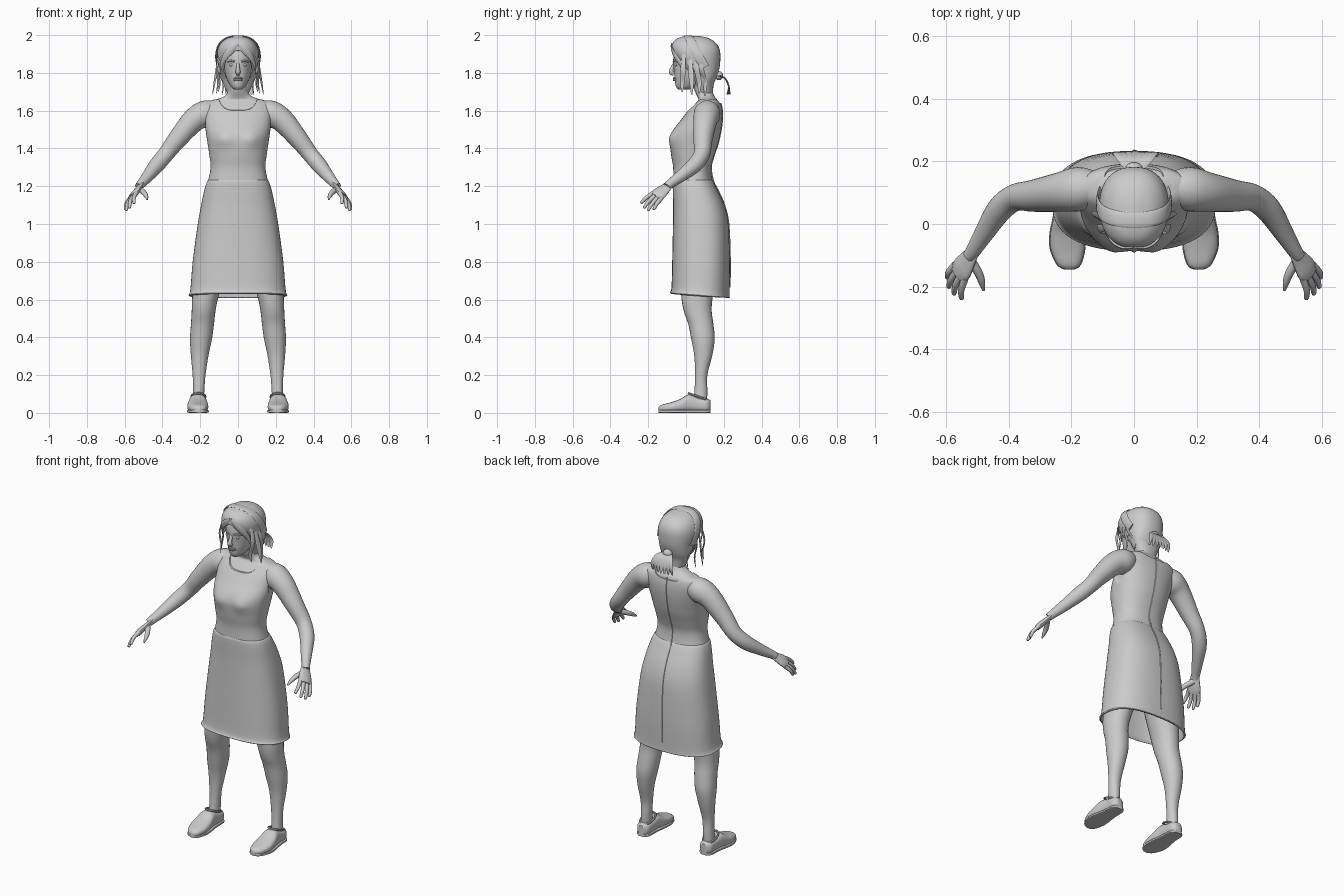
import bpy, bmesh, math
from mathutils import Vector

if "Cube" in bpy.data.objects:
    bpy.data.objects.remove(bpy.data.objects["Cube"])

GREY = (0.6, 0.6, 0.6, 1)
mat = bpy.data.materials.new("plain grey")
mat.use_nodes = True
mat.diffuse_color = GREY
mat.node_tree.nodes["Principled BSDF"].inputs["Base Color"].default_value = GREY
parts = []


def smooth(rows, k):
    """Spline-interpolate rows of numbers, k steps per gap."""
    out = []
    for i in range(len(rows) - 1):
        quad = [rows[max(i - 1, 0)], rows[i], rows[i + 1], rows[min(i + 2, len(rows) - 1)]]
        for j in range(k):
            t = j / k
            out.append([b + t * (c - a + t * (2 * a - 5 * b + 4 * c - d + t * (3 * (b - c) + d - a))) / 2
                        for a, b, c, d in zip(*quad)])
    return out + [list(rows[-1])]


def skin(name, rings, s=1, caps=True, tweak=None):
    """Mesh through a list of rings; s mirrors in x, tweak moves points."""
    bm = bmesh.new()
    loops = []
    for ring in rings:
        pts = [tweak(p) if tweak else p for p in ring]
        loops.append([bm.verts.new((p.x * s, p.y, p.z)) for p in pts])
    n = len(loops[0])
    for a, b in zip(loops, loops[1:]):
        for j in range(n):
            bm.faces.new((a[j], a[(j + 1) % n], b[(j + 1) % n], b[j]))
    if caps:
        bm.faces.new(loops[0])
        bm.faces.new(loops[-1])
    bmesh.ops.recalc_face_normals(bm, faces=bm.faces)
    me = bpy.data.meshes.new(name)
    bm.to_mesh(me)
    bm.free()
    me.materials.append(mat)
    ob = bpy.data.objects.new(name, me)
    bpy.context.collection.objects.link(ob)
    parts.append(ob)
    return ob


def stack(name, rows, axis="z", power=2.3, n=40, k=4, grow=0, **kw):
    """Loft of rows (position, centre x, half width, low, high) along z or y."""
    rings = []
    for pos, cx, hw, lo, hi in smooth(rows, k):
        ring = []
        for i in range(n):
            a = math.tau * i / n
            c, d = math.cos(a), math.sin(a)
            x = cx + (hw + grow) * math.copysign(abs(c) ** (2 / power), c)
            v = (lo + hi) / 2 + ((hi - lo) / 2 + grow) * math.copysign(abs(d) ** (2 / power), d)
            ring.append(Vector((x, v, pos) if axis == "z" else (x, pos, v)))
        rings.append(ring)
    return skin(name, rings, **kw)


def sweep(name, rows, side=(0, 1, 0), flat=1, n=14, k=4, **kw):
    """Tube along rows (x, y, z, radius); flat scales its thickness."""
    rows = smooth(rows, k)
    pts = [Vector(r[:3]) for r in rows]
    rings = []
    for i, (p, r) in enumerate(zip(pts, rows)):
        t = (pts[min(i + 1, len(pts) - 1)] - pts[max(i - 1, 0)]).normalized()
        u = Vector(side)
        u = (u - t * u.dot(t)).normalized()
        w = t.cross(u)
        rings.append([p + r[3] * (u * math.cos(math.tau * j / n) + w * flat * math.sin(math.tau * j / n))
                      for j in range(n)])
    return skin(name, rings, **kw)


def ball(name, centre, size, s=1):
    rows = [(centre[2] - size[2] * math.cos(a), centre[0], size[0] * math.sin(a),
             centre[1] - size[1] * math.sin(a), centre[1] + size[1] * math.sin(a))
            for a in [0.02 + (math.pi - 0.04) * i / 12 for i in range(13)]]
    return stack(name, rows, power=2, n=24, k=1, s=s)


def cut(ob, cutter):
    m = ob.modifiers.new("cut", "BOOLEAN")
    m.operation, m.solver, m.object = "DIFFERENCE", "EXACT", cutter
    bpy.context.view_layer.objects.active = ob
    bpy.ops.object.modifier_apply(modifier=m.name)
    parts.remove(cutter)
    bpy.data.objects.remove(cutter)


def bust(p):
    if p.y < 0.05:
        p.y -= 0.014 * math.exp(-((abs(p.x) - 0.075) ** 2 + (p.z - 1.45) ** 2) / 0.002)
    return p


# Torso, neck and the sleeveless bodice over it
chest = [(1.17, 0, .165, -.062, .155), (1.23, 0, .15, -.06, .132), (1.30, 0, .137, -.06, .125),
         (1.36, 0, .143, -.07, .14), (1.42, 0, .152, -.076, .16), (1.46, 0, .158, -.074, .17),
         (1.50, 0, .164, -.058, .178), (1.55, 0, .17, -.02, .184), (1.60, 0, .176, .018, .184),
         (1.64, 0, .162, .052, .176), (1.658, 0, .12, .065, .165)]
neck = [(1.675, 0, .075, .06, .152), (1.70, 0, .056, .048, .142), (1.75, 0, .052, .03, .135), (1.80, 0, .05, .02, .13)]
stack("torso", chest + neck, n=56, tweak=bust)
bodice = stack("bodice", chest, n=56, grow=.008, tweak=bust)
cut(bodice, stack("neck_cutter", [(-.2, 0, .115, 1.565, 1.9), (.3, 0, .105, 1.65, 1.9)], axis="y", power=3.5, k=1))
for s in (-1, 1):
    cut(bodice, ball("arm_cutter", (.218, .095, 1.54), (.06, .085, .15), s))


# Skirt with a sloping hem, open underneath
def hem(p):
    p.z -= max(0, .8 - p.z) / .165 * .08 * (p.y + .085)
    return p


skirt_rows = [(.635, 0, .262, -.086, .232), (.665, 0, .252, -.077, .231), (.80, 0, .24, -.073, .233),
              (1.0, 0, .213, -.069, .225), (1.10, 0, .195, -.068, .203), (1.18, 0, .178, -.07, .168),
              (1.225, 0, .163, -.07, .145), (1.235, 0, .15, -.065, .135)]
skirt = stack("skirt", skirt_rows, n=56, power=2.5, caps=False, tweak=hem)
wall = skirt.modifiers.new("wall", "SOLIDIFY")
wall.thickness, wall.offset = .01, -1
sweep("back_seam", [(0, r[4] + .001, r[0], .005) for r in skirt_rows[1:-1]] +
      [(0, r[4] + .008, r[0], .005) for r in chest[2:-1]], side=(1, 0, 0), flat=.7, n=8)

# Legs and slip-on shoes
leg = [(.07, .21, .03, .04, .112), (.12, .208, .03, .045, .113), (.20, .206, .034, .048, .113),
       (.30, .203, .046, .044, .138), (.39, .196, .058, .028, .152), (.47, .188, .061, .012, .145),
       (.54, .182, .063, -.012, .136), (.62, .172, .07, -.025, .142), (.80, .135, .088, -.035, .17),
       (1.05, .095, .09, -.04, .18)]
shoe = [(-.146, .206, .012, .01, .028), (-.13, .208, .036, .004, .042), (-.08, .212, .054, .003, .056),
        (-.03, .213, .054, .003, .074), (.015, .212, .046, .003, .098), (.06, .21, .041, .003, .084),
        (.11, .21, .038, .003, .076), (.13, .21, .018, .006, .066)]
for s, side in ((1, "left"), (-1, "right")):
    stack(side + "_leg", leg, n=28, power=2.1, s=s)
    stack(side + "_shoe", shoe, axis="y", n=28, power=2.6, s=s)
    stack(side + "_sole", [(y, x, w + .003, 0, .016) for y, x, w, a, b in shoe], axis="y", n=20, power=5, s=s)
    sweep(side + "_shoe_collar", [(.21 + .037 * math.cos(a), .065 + .05 * math.sin(a), .086 - .018 * math.sin(a), .006)
                                  for a in [math.tau * i / 12 for i in range(13)]], side=(0, 0, 1), n=8, k=2, s=s)

# Arms, hands and fingers
arm = [(.11, .115, 1.605, .048), (.17, .112, 1.585, .07), (.235, .102, 1.548, .063), (.32, .09, 1.45, .051),
       (.38, .084, 1.372, .043), (.43, .045, 1.312, .041), (.48, -.032, 1.25, .031), (.513, -.085, 1.212, .024),
       (.525, -.102, 1.197, .022)]
palm = [(.508, -.08, 1.217, .022), (.528, -.112, 1.187, .032), (.548, -.142, 1.16, .041), (.56, -.162, 1.143, .036)]
spread = Vector((.51, .73, -.45))
knuckle = Vector((.555, -.152, 1.15))
tips = {"index": (.55, -.24, 1.108), "middle": (.575, -.225, 1.083),
        "ring": (.592, -.203, 1.07), "little": (.597, -.172, 1.075)}
for s, side in ((1, "left"), (-1, "right")):
    sweep(side + "_arm", arm, n=28, s=s)
    sweep(side + "_palm", palm, side=spread, flat=.42, n=20, s=s)
    for i, (finger, tip) in enumerate(tips.items()):
        base, end = knuckle + spread * (.02 * i - .03), Vector(tip)
        mid = base.lerp(end, .55) + Vector((.006, 0, .006))
        sweep(f"{side}_{finger}_finger", [(*base, .012), (*mid, .0105), (*end.lerp(mid, .15), .008), (*end, .003)],
              side=spread, n=10, s=s)
    sweep(side + "_thumb", [(.522, -.115, 1.185, .016), (.497, -.155, 1.165, .014),
                            (.486, -.185, 1.148, .011), (.48, -.212, 1.13, .004)], side=(1, 0, 0), n=10, s=s)

# Head and face
stack("head", [(1.713, 0, .022, -.042, .02), (1.73, 0, .04, -.054, .07), (1.77, 0, .061, -.06, .13),
               (1.81, 0, .071, -.063, .15), (1.86, 0, .076, -.068, .16), (1.91, 0, .078, -.062, .16),
               (1.95, 0, .068, -.045, .14), (1.98, 0, .035, -.01, .1)], power=2.2)
sweep("nose", [(0, -.061, 1.853, .007), (0, -.073, 1.825, .010), (0, -.079, 1.805, .0125), (0, -.064, 1.793, .010)],
      side=(1, 0, 0), n=12)
for name, z, r in (("upper_lip", 1.772, .006), ("lower_lip", 1.763, .007)):
    sweep(name, [(-.025, -.052, z - .001, .002), (-.012, -.060, z, r), (0, -.063, z, r),
                 (.012, -.060, z, r), (.025, -.052, z - .001, .002)], side=(0, 0, 1), n=8)
for s, side in ((1, "left"), (-1, "right")):
    ball(side + "_eye", (.032, -.051, 1.842), (.014, .01, .008), s)
    sweep(side + "_brow", [(.014, -.066, 1.858, .005), (.034, -.061, 1.864, .006), (.058, -.044, 1.857, .003)],
          side=(0, 0, 1), n=8, s=s)
    ball(side + "_ear", (.098, .06, 1.825), (.012, .02, .03), s)

# Hair cap opened around the face, with parted fringe and loose locks
hair = stack("hair", [(1.69, 0, .056, .06, .142), (1.74, 0, .078, .045, .147), (1.78, 0, .092, .025, .163),
                      (1.83, 0, .102, -.03, .178), (1.88, 0, .11, -.062, .182), (1.92, 0, .108, -.076, .179),
                      (1.955, 0, .093, -.072, .162), (1.983, 0, .062, -.045, .122), (1.996, 0, .02, .0, .07)])
cut(hair, stack("face_cutter", [(-.3, 0, .078, 1.6, 1.925), (.02, 0, .076, 1.6, 1.915)], axis="y", power=2.6, k=1))
for s, side in ((1, "left"), (-1, "right")):
    sweep(side + "_fringe", [(0, -.073, 1.95, .012), (.03, -.074, 1.925, .018), (.062, -.06, 1.895, .018),
                             (.086, -.03, 1.85, .012), (.092, -.01, 1.80, .003)], side=(0, -.2, 1), flat=.3, n=8, s=s)
    for i, (x, y, z) in enumerate([(.105, -.02, 1.70), (.135, .03, 1.685), (.115, .07, 1.69), (.085, .1, 1.68)]):
        sweep(f"{side}_lock_{i + 1}", [(.095, y * .6, 1.90, .010), (.112, y * .8, 1.82, .015),
                                       (x * .92, y, 1.75, .013), (x, y, z, .003)], side=(.4, 1, 0), flat=.25, n=6, s=s)

# Headband and tied-back ponytail
band = [(.107, .10, 1.83), (.116, .065, 1.89), (.101, .035, 1.95), (.06, .018, 1.985)]
sweep("headband", [(*p, .025) for p in band] + [(0, .012, 1.994, .025)] +
      [(-x, y, z, .025) for x, y, z in reversed(band)], flat=.2)
ball("ponytail_knot", (0, .175, 1.785), (.028, .022, .024))
for i in range(7):
    x = (i - 3) * .022 + .005
    sweep(f"ponytail_strand_{i + 1}", [(x * .2, .17, 1.785, .010), (x * .6, .205, 1.772, .016),
                                       (x * .9, .226, 1.73, .014), (x, .236 - abs(x) * .3, 1.685, .005)],
          side=(1, 0, 0), flat=.3, n=6)

# Smooth shading with crisp edges
for ob in bpy.context.view_layer.objects:
    ob.select_set(ob in parts)
bpy.context.view_layer.objects.active = parts[0]
bpy.ops.object.shade_smooth_by_angle(angle=math.radians(40))
